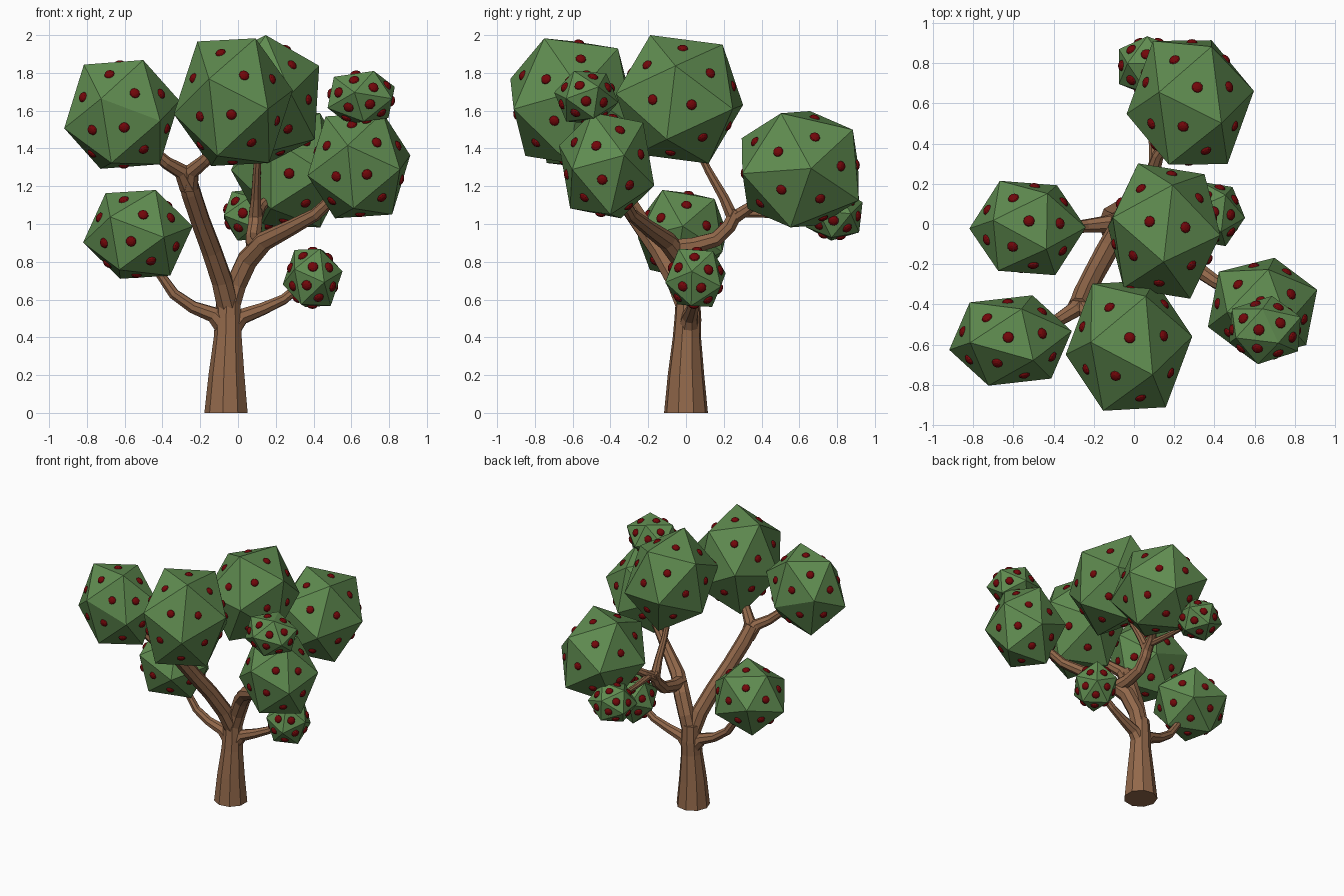
import bpy, bmesh
from mathutils import Vector, Matrix

if "Cube" in bpy.data.objects:
    bpy.data.objects.remove(bpy.data.objects["Cube"])


def material(name, rgb):
    m = bpy.data.materials.new(name)
    m.diffuse_color = (*rgb, 1)
    m.use_nodes = True
    m.node_tree.nodes["Principled BSDF"].inputs["Base Color"].default_value = m.diffuse_color
    return m


GREEN = material("leaf_green", (0.115, 0.26, 0.08))
RED = material("berry_red", (0.17, 0.002, 0.003))
BROWN = material("bark_brown", (0.29, 0.14, 0.07))


def add_mesh(name, bm, mat):
    me = bpy.data.meshes.new(name)
    bm.to_mesh(me)
    bm.free()
    me.materials.append(mat)
    ob = bpy.data.objects.new(name, me)
    bpy.context.collection.objects.link(ob)
    return ob


def frame(a, b):
    """Orthonormal axes spanned by two neighbouring face directions."""
    a, b = a.normalized(), b.normalized()
    x = (a + b).normalized()
    y = (b - a).normalized()
    return Matrix((x, y, x.cross(y))).transposed()


def foliage(name, centre, half, d1, d2):
    """Icosahedron with faces turned to d1 and d2, fitted to a box, a berry on each face."""
    bm = bmesh.new()
    bmesh.ops.create_icosphere(bm, subdivisions=1, radius=1)
    bm.normal_update()
    bm.faces.ensure_lookup_table()
    f0 = bm.faces[0]
    f1 = [f for f in f0.edges[0].link_faces if f != f0][0]
    rot = frame(Vector(d1), Vector(d2)) @ frame(f0.normal, f1.normal).transposed()
    for v in bm.verts:
        v.co = rot @ v.co
    fit = [half[i] / max(v.co[i] for v in bm.verts) for i in range(3)]
    for v in bm.verts:
        v.co = Vector(centre) + Vector([v.co[i] * fit[i] for i in range(3)])
    bm.normal_update()
    berries = bmesh.new()
    for f in bm.faces:
        turn = f.normal.to_track_quat('Z', 'Y').to_matrix().to_4x4()
        bmesh.ops.create_uvsphere(
            berries, u_segments=10, v_segments=6, radius=1,
            matrix=Matrix.Translation(f.calc_center_median()) @ turn
            @ Matrix.Diagonal((0.028, 0.028, 0.017, 1)))
    add_mesh(name, bm, GREEN)
    add_mesh(name + "_berries", berries, RED)


def limb(name, points, sides=8):
    """Faceted tapering tube through (x, y, z, radius) points."""
    bm = bmesh.new()
    pts = [Vector(p[:3]) for p in points]
    rings, side = [], Vector((1, 0, 0))
    for i, p in enumerate(pts):
        t = (pts[min(i + 1, len(pts) - 1)] - pts[max(i - 1, 0)]).normalized()
        if i == 0 and abs(t.x) > 0.8:
            side = Vector((0, 1, 0))
        if i == 0 and abs(t.z) > 0.9:
            t = Vector((0, 0, 1))
        side = (side - t * side.dot(t)).normalized()
        rings.append([bm.verts.new(p + points[i][3] * (Matrix.Rotation(
            6.283185 * (k + 0.5) / sides, 3, t) @ side)) for k in range(sides)])
    for a, b in zip(rings, rings[1:]):
        for k in range(sides):
            n = (k + 1) % sides
            bm.faces.new((a[k], a[n], b[n], b[k]))
    bm.faces.new(rings[0][::-1])
    bm.faces.new(rings[-1])
    bmesh.ops.recalc_face_normals(bm, faces=bm.faces)
    add_mesh(name, bm, BROWN)


# Trunk
limb("trunk", [(-.06, 0, 0, .118), (-.058, 0, .2, .098), (-.052, .005, .4, .076),
               (-.05, .01, .5, .072), (-.05, .01, .62, .064)], 9)

# Low side branches
limb("low_left_branch", [(-.05, .01, .43, .06), (-.13, 0, .52, .044), (-.24, -.01, .56, .034),
                         (-.34, -.02, .63, .03), (-.43, -.02, .76, .024)])
limb("low_right_branch", [(-.05, .01, .43, .06), (.02, .02, .51, .044), (.13, .035, .55, .034),
                          (.24, .05, .6, .028), (.34, .05, .68, .024)])

# Left bough that forks to the two front crowns
limb("left_bough", [(-.05, .01, .54, .062), (-.085, -.05, .7, .058), (-.14, -.14, .86, .055),
                    (-.2, -.25, 1.02, .053), (-.25, -.35, 1.17, .054), (-.275, -.41, 1.27, .05)])
limb("left_fork", [(-.26, -.38, 1.2, .054), (-.3, -.43, 1.28, .042), (-.38, -.48, 1.325, .034),
                   (-.5, -.53, 1.43, .026)])
limb("middle_fork", [(-.26, -.38, 1.2, .054), (-.245, -.43, 1.28, .042), (-.17, -.49, 1.34, .034),
                     (-.08, -.55, 1.45, .026)])

# Right bough that forks to the right and back crowns
limb("right_bough", [(-.05, .01, .54, .06), (-.01, .01, .68, .058), (.05, -.02, .81, .058),
                     (.14, -.1, .91, .052), (.28, -.2, .98, .042), (.41, -.29, 1.05, .034),
                     (.55, -.36, 1.18, .028)])
limb("back_bough", [(.1, -.08, .87, .05), (.085, .04, .885, .046), (.08, .16, .92, .042),
                    (.09, .23, .99, .04), (.095, .27, 1.07, .038)])
limb("top_fork", [(.09, .25, 1.03, .038), (.095, .2, 1.14, .028), (.1, .12, 1.28, .022),
                  (.11, .05, 1.42, .018)])
limb("back_fork", [(.09, .25, 1.03, .038), (.12, .34, 1.09, .03), (.2, .46, 1.17, .024)])
limb("back_twig", [(.1, .3, 1.06, .026), (.09, .48, 1.05, .02), (.08, .68, 1.05, .016)])

# Foliage: centre, half size, directions of two neighbouring faces
for spec in (
    ("left_crown", (-.615, -.58, 1.58), (.305, .225, .288), (.07, -.22, .108), (.012, -.245, -.067)),
    ("front_crown", (-.025, -.605, 1.645), (.315, .325, .338), (-.012, -.288, -.063), (.067, -.255, .133)),
    ("top_crown", (.15, -.035, 1.66), (.28, .337, .34), (.11, .02, .268), (-.07, .045, .275)),
    ("back_crown", (.28, .605, 1.29), (.317, .31, .308), (.042, .078, .271), (-.042, -.12, .255)),
    ("right_crown", (.64, -.42, 1.31), (.272, .252, .28), (.1, -.188, .119), (.043, -.236, -.05)),
    ("upper_right_tuft", (.652, -.528, 1.67), (.178, .17, .14), (-.03, 0, .15), (.075, .04, .13)),
    ("low_left_crown", (-.53, -.02, .945), (.29, .235, .235), (-.036, -.228, -.04), (-.18, -.143, -.05)),
    ("low_right_tuft", (.395, .05, .715), (.158, .16, .154), (0, -.14, .055), (-.035, -.14, -.035)),
    ("back_tuft", (.075, .785, 1.05), (.15, .15, .138), (-.05, -.14, .01), (.05, -.14, .02)),
):
    foliage(*spec)
